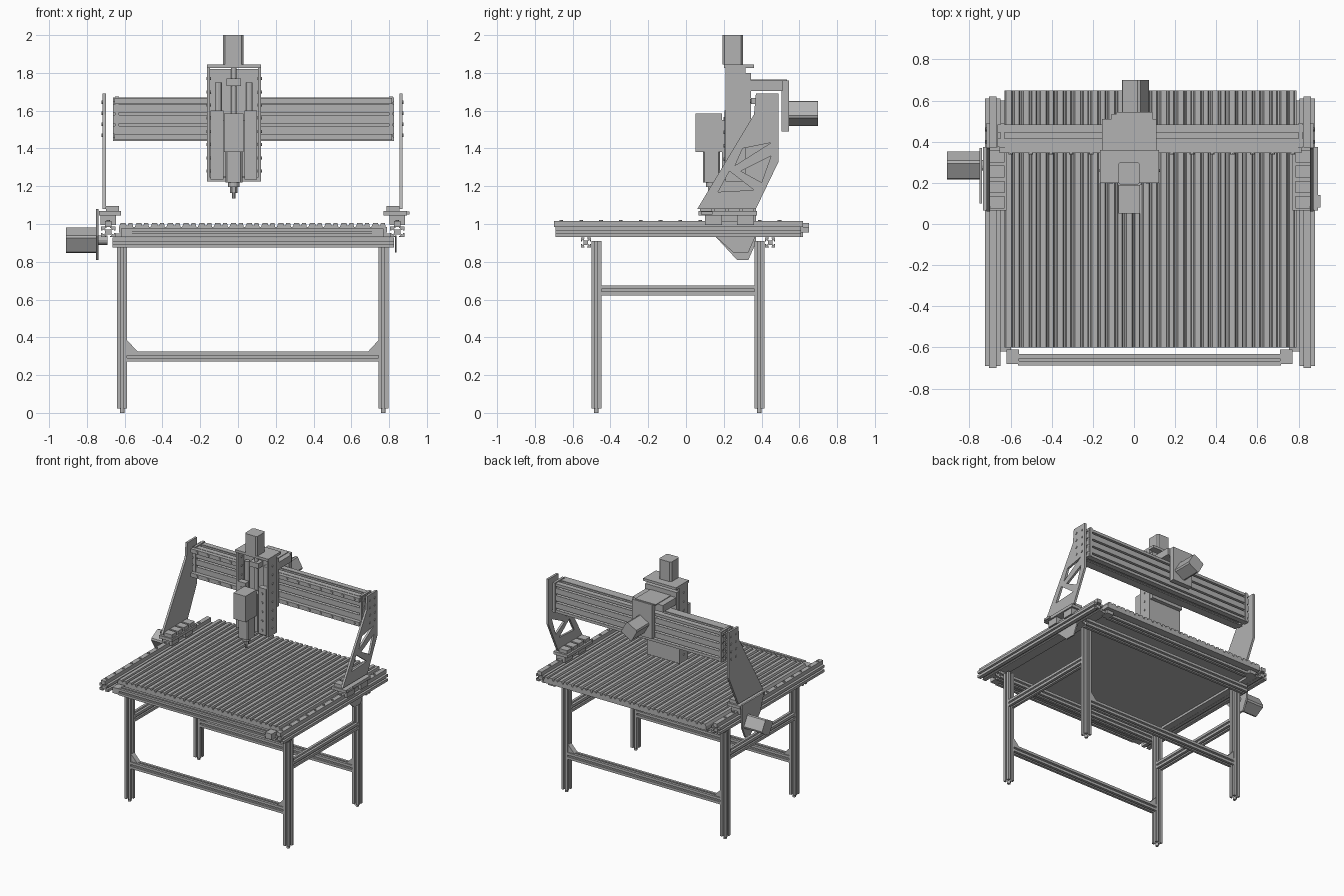
import bpy, bmesh
from math import radians, cos, sin
from mathutils import Vector, Matrix

cube = bpy.data.objects.get("Cube")
if cube:
    bpy.data.objects.remove(cube, do_unlink=True)

grey = bpy.data.materials.new("aluminium grey")
grey.use_nodes = True
COLOUR = (0.45, 0.45, 0.45, 1)
grey.diffuse_color = COLOUR
grey.node_tree.nodes["Principled BSDF"].inputs["Base Color"].default_value = COLOUR


def finish(name, bm):
    bmesh.ops.recalc_face_normals(bm, faces=bm.faces)
    me = bpy.data.meshes.new(name)
    bm.to_mesh(me)
    bm.free()
    me.materials.append(grey)
    ob = bpy.data.objects.new(name, me)
    bpy.context.collection.objects.link(ob)
    return ob


def place(axis, u, v, w):
    return Vector({"x": (w, u, v), "y": (u, w, v), "z": (u, v, w)}[axis])


def prism(name, axis, a, b, *loops):
    """Extrude an outline (first loop) with holes (other loops) along an axis."""
    bm = bmesh.new()
    for pts in loops:
        vs = [bm.verts.new(place(axis, u, v, a)) for u, v in pts]
        for i, vert in enumerate(vs):
            bm.edges.new((vs[i - 1], vert))
    if len(loops) > 1:
        bmesh.ops.triangle_fill(bm, edges=bm.edges[:], use_beauty=True)
    else:
        bm.faces.new(vs)
    ext = bmesh.ops.extrude_face_region(bm, geom=bm.faces[:])
    moved = [g for g in ext["geom"] if isinstance(g, bmesh.types.BMVert)]
    bmesh.ops.translate(bm, verts=moved, vec=place(axis, 0, 0, b - a))
    return finish(name, bm)


def box(name, x0, x1, y0, y1, z0, z1):
    return prism(name, "z", z0, z1, [(x0, y0), (x1, y0), (x1, y1), (x0, y1)])


def rod(name, axis, u, v, r, a, b, n=12):
    ring = [(u + r * cos(radians(360 * i / n)), v + r * sin(radians(360 * i / n))) for i in range(n)]
    return prism(name, axis, a, b, ring)


def extrusion(name, axis, u, v, su, sv, a, b):
    """Slotted framing bar: one quarter of the section turned four times."""
    quarter = [(1, -1), (1, -.25), (.8, -.25), (.8, -.5), (.45, -.3),
               (.45, .3), (.8, .5), (.8, .25), (1, .25)]
    pts = []
    for _ in range(4):
        pts += [(u + p * su / 2, v + q * sv / 2) for p, q in quarter]
        quarter = [(-q, p) for p, q in quarter]
    return prism(name, axis, a, b, pts)


def motor(name, axis, u, v, size, a, b, turn):
    """Chamfered square motor body turned about its shaft."""
    h, c = size / 2, size / 2 * .8
    pts = [(h, -c), (h, c), (c, h), (-c, h), (-h, c), (-h, -c), (-c, -h), (c, -h)]
    k, s = cos(radians(turn)), sin(radians(turn))
    return prism(name, axis, a, b, [(u + p * k - q * s, v + p * s + q * k) for p, q in pts])


BAR = 0.053
LEGS_X, LEGS_Y = (-0.613, 0.77), (-0.474, 0.388)
MID = 0.078

# Legs, feet and side stretchers
for x in LEGS_X:
    for y in LEGS_Y:
        extrusion("leg", "z", x, y, BAR, BAR, 0.022, 0.91)
        rod("foot_bolt", "z", x, y, 0.012, 0, 0.03)
    extrusion("side_stretcher", "y", x, 0.648, BAR, BAR, LEGS_Y[0] + .026, LEGS_Y[1] - .026)

# Low cross bars with gussets, and the rails carrying the table
for y in LEGS_Y:
    extrusion("low_cross_bar", "x", y, 0.298, BAR, BAR, -0.587, 0.744)
    for x, d in ((-0.587, 1), (0.744, -1)):
        prism("gusset", "y", y - .02, y + .02, [(x, 0.325), (x + d * .055, 0.325), (x, 0.385)])
for y in (-0.53, 0.445):
    extrusion("table_rail", "x", y, 0.902, BAR, BAR, -0.665, 0.825)

# Table side beams with linear guides and bolts
for side in (-1, 1):
    x = MID + side * 0.765
    extrusion("side_beam", "y", x, 0.958, 0.075, 0.055, -0.69, 0.61)
    box("inner_ledge", *sorted((x - side * .036, x - side * .09)), -0.62, 0.6, 0.932, 0.95)
    box("side_guide", x - .018, x + .018, -0.7, 0.62, 0.985, 1.015)
    for i in range(12):
        rod("guide_bolt", "z", x, -0.66 + i * 0.105, 0.01, 1.01, 1.02, 8)

# Front and back end bars with corner blocks
for y in (-0.66, 0.57):
    extrusion("end_bar", "x", y, 0.955, 0.055, 0.05, -0.565, 0.716)
    for x in (-0.59, 0.74):
        box("corner_block", x - .03, x + .03, y - .02, y + .05, 0.93, 0.975)

# Ridged bed running front to back
N, X0, X1 = 17, -0.63, 0.79
step = (X1 - X0) / N
bed = [(X1, 0.955), (X0, 0.955)]
for i in range(N):
    bed += [(X0 + step * (i + f), z) for f, z in
            ((0, .985), (.1, 1.004), (.42, 1.004), (.47, .992), (.55, .992), (.6, 1.004), (.85, 1.004), (.9, .985))]
bed.append((X1, 0.985))
prism("ridged_bed", "y", -0.6, 0.65, bed)

# Gantry side plates: one solid, one cut into a truss
plate = [(0.06, 1.08), (0.37, 1.08), (0.49, 1.33), (0.49, 1.69), (0.37, 1.69), (0.36, 1.58)]
truss = [[(0.30, 1.40), (0.45, 1.43), (0.26, 1.31)],
         [(0.45, 1.36), (0.29, 1.28), (0.40, 1.22)],
         [(0.23, 1.28), (0.36, 1.18), (0.17, 1.17)]]
prism("right_side_plate", "x", -0.717, -0.70, plate)
prism("left_side_plate", "x", 0.855, 0.872, plate, *truss)
for x in (-0.722, 0.868):
    for y in (0.40, 0.46):
        for i in range(4):
            rod("plate_bolt", "x", y, 1.47 + i * .058, 0.009, x, x + .009, 8)

# Gantry feet: carriage plate, guide blocks and clamps
for side, x0, x1 in ((-1, -0.735, -0.62), (1, 0.77, 0.895)):
    box("carriage_plate", x0, x1, 0.065, 0.375, 1.045, 1.068)
    x = MID + side * 0.765
    for y in (0.10, 0.27):
        box("guide_block", x - .04, x + .04, y, y + .09, 0.995, 1.045)
    for i in range(4):
        y = 0.075 + i * 0.075
        inner = -0.7 if side < 0 else 0.785
        box("foot_clamp", inner, inner + .07, y, y + .06, 1.065, 1.095)
box("left_foot_edge", 0.88, 0.908, 0.08, 0.14, 1.05, 1.066)

# Side drive motor and its mounting plate
mount = [(0.10, 1.08), (0.15, 0.94), (0.27, 0.81), (0.33, 0.81), (0.37, 0.90), (0.37, 1.08)]
prism("drive_mount", "x", -0.752, -0.738, mount)
motor("drive_motor", "x", 0.285, 0.915, 0.107, -0.91, -0.75, 30)
rod("drive_pinion", "x", 0.285, 0.915, 0.025, -0.74, -0.69)
prism("left_tension_plate", "x", 0.83, 0.84, [(0.15, 0.94), (0.25, 0.85), (0.33, 0.85), (0.37, 0.94)])

# Gantry beam with two guides
for i in range(4):
    extrusion("gantry_beam", "x", 0.43, 1.469 + i * 0.057, 0.11, 0.057, -0.663, 0.825)
for z in (1.46, 1.65):
    box("gantry_guide", -0.655, 0.815, 0.345, 0.378, z - .016, z + .016)
    for i in range(15):
        rod("guide_bolt", "y", -0.6 + i * 0.098, z, 0.011, 0.338, 0.348, 8)
for x in (-0.65, 0.80):
    box("beam_end_angle", x, x + .02, 0.37, 0.49, 1.44, 1.675)

# Vertical axis housing
CX = -0.022
box("axis_back", -0.155, 0.111, 0.29, 0.315, 1.23, 1.82)
for x in (-0.163, 0.107):
    box("axis_side", x, x + .014, 0.21, 0.315, 1.225, 1.825)
    for i in range(8):
        rod("side_bolt", "x", 0.26, 1.28 + i * .07, 0.008, x - .005, x + .019, 8)
box("axis_top", -0.165, 0.122, 0.20, 0.36, 1.825, 1.845)
box("axis_bottom", -0.155, 0.111, 0.215, 0.30, 1.225, 1.245)
box("axis_bearing", -0.06, 0.016, 0.23, 0.29, 1.73, 1.77)
rod("lead_screw", "z", CX, 0.26, 0.014, 1.24, 1.84)
for x in (-0.105, 0.06):
    rod("axis_rod", "z", x, 0.265, 0.018, 1.24, 1.75)
for x in (-0.145, 0.034):
    box("carriage_cheek", x, x + .067, 0.205, 0.25, 1.235, 1.60)
    for i in range(5):
        rod("cheek_bolt", "y", x + .034, 1.27 + i * .072, 0.009, 0.198, 0.21, 8)
box("spindle_saddle", -0.08, 0.036, 0.19, 0.24, 1.25, 1.55)
box("axis_carrier", -0.16, 0.115, 0.315, 0.345, 1.42, 1.80)
box("carrier_top", -0.155, 0.11, 0.33, 0.51, 1.705, 1.76)
box("carrier_lip", -0.11, 0.07, 0.345, 0.535, 1.758, 1.765)

# Top motor
motor("axis_motor", "z", CX - .003, 0.247, 0.108, 1.845, 2.0, 0)

# Rear drive motor on its hanging plate
box("rear_plate", -0.085, 0.09, 0.505, 0.545, 1.49, 1.76)
motor("rear_motor", "y", 0.007, 1.585, 0.105, 0.545, 0.7, 30)

# Spindle, collet and cutting bit
box("spindle_head", -0.075, 0.03, 0.05, 0.19, 1.38, 1.585)
motor("spindle_body", "z", CX, 0.135, 0.09, 1.22, 1.39, 0)
rod("spindle_nose", "z", CX, 0.135, 0.03, 1.195, 1.225)
rod("collet", "z", CX, 0.135, 0.02, 1.165, 1.20, 6)
rod("cutting_bit", "z", CX, 0.135, 0.01, 1.135, 1.17, 8)
